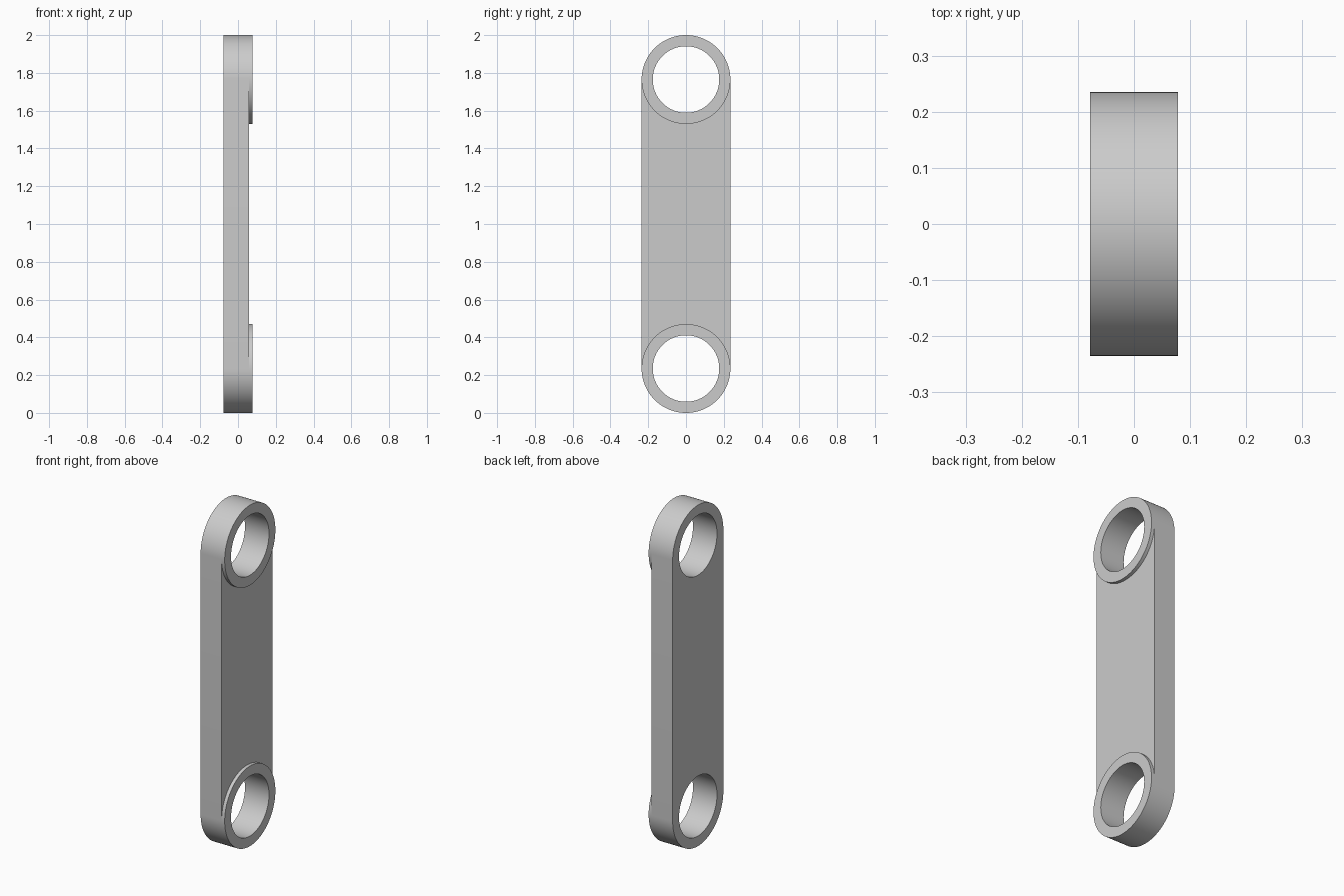
import bpy
import bmesh
from math import cos, sin, pi, radians

cube = bpy.data.objects.get("Cube")
if cube:
    bpy.data.objects.remove(cube, do_unlink=True)

OUTER, BORE = 0.235, 0.176        # end radius and hole radius
LOW, HIGH = OUTER, 2 - OUTER      # heights of the two hole centres
BACK, FACE, RIM = -0.078, 0.058, 0.078
SEG = 96

steel = bpy.data.materials.new("plain_grey")
steel.use_nodes = True
steel.diffuse_color = (0.6, 0.6, 0.6, 1)
steel.node_tree.nodes["Principled BSDF"].inputs["Base Color"].default_value = (0.6, 0.6, 0.6, 1)


def arc(z, r, start=0.0, sweep=2 * pi):
    """Points (y, z) along an arc; a full circle leaves out its repeated end."""
    steps = round(SEG * sweep / (2 * pi))
    count = steps if sweep > 6 else steps + 1
    return [(r * cos(start + sweep * i / steps), z + r * sin(start + sweep * i / steps))
            for i in range(count)]


def extruded(name, loops, x0, x1):
    """Fill an outline with its holes and extrude it along x."""
    bm = bmesh.new()
    edges = []
    for loop in loops:
        verts = [bm.verts.new((x0, y, z)) for y, z in loop]
        edges += [bm.edges.new((a, b)) for a, b in zip(verts, verts[1:] + verts[:1])]
    bmesh.ops.triangle_fill(bm, edges=edges, use_beauty=True, use_dissolve=False, normal=(1, 0, 0))
    result = bmesh.ops.extrude_face_region(bm, geom=bm.faces[:], use_keep_orig=True)
    moved = [v for v in result["geom"] if isinstance(v, bmesh.types.BMVert)]
    bmesh.ops.translate(bm, verts=moved, vec=(x1 - x0, 0, 0))
    bmesh.ops.recalc_face_normals(bm, faces=bm.faces[:])
    mesh = bpy.data.meshes.new(name)
    bm.to_mesh(mesh)
    bm.free()
    mesh.materials.append(steel)
    obj = bpy.data.objects.new(name, mesh)
    bpy.context.collection.objects.link(obj)
    bpy.ops.object.select_all(action='DESELECT')
    obj.select_set(True)
    bpy.context.view_layer.objects.active = obj
    bpy.ops.object.shade_smooth_by_angle(angle=radians(30))
    return obj


# Round-ended plate with a hole at each end
outline = arc(HIGH, OUTER, 0, pi) + arc(LOW, OUTER, pi, pi)
extruded("link_plate", [outline, arc(LOW, BORE), arc(HIGH, BORE)], BACK, FACE)

# Raised collars around the holes, on one side only
for label, z in (("lower", LOW), ("upper", HIGH)):
    extruded(label + "_collar", [arc(z, OUTER), arc(z, BORE)], FACE, RIM)
